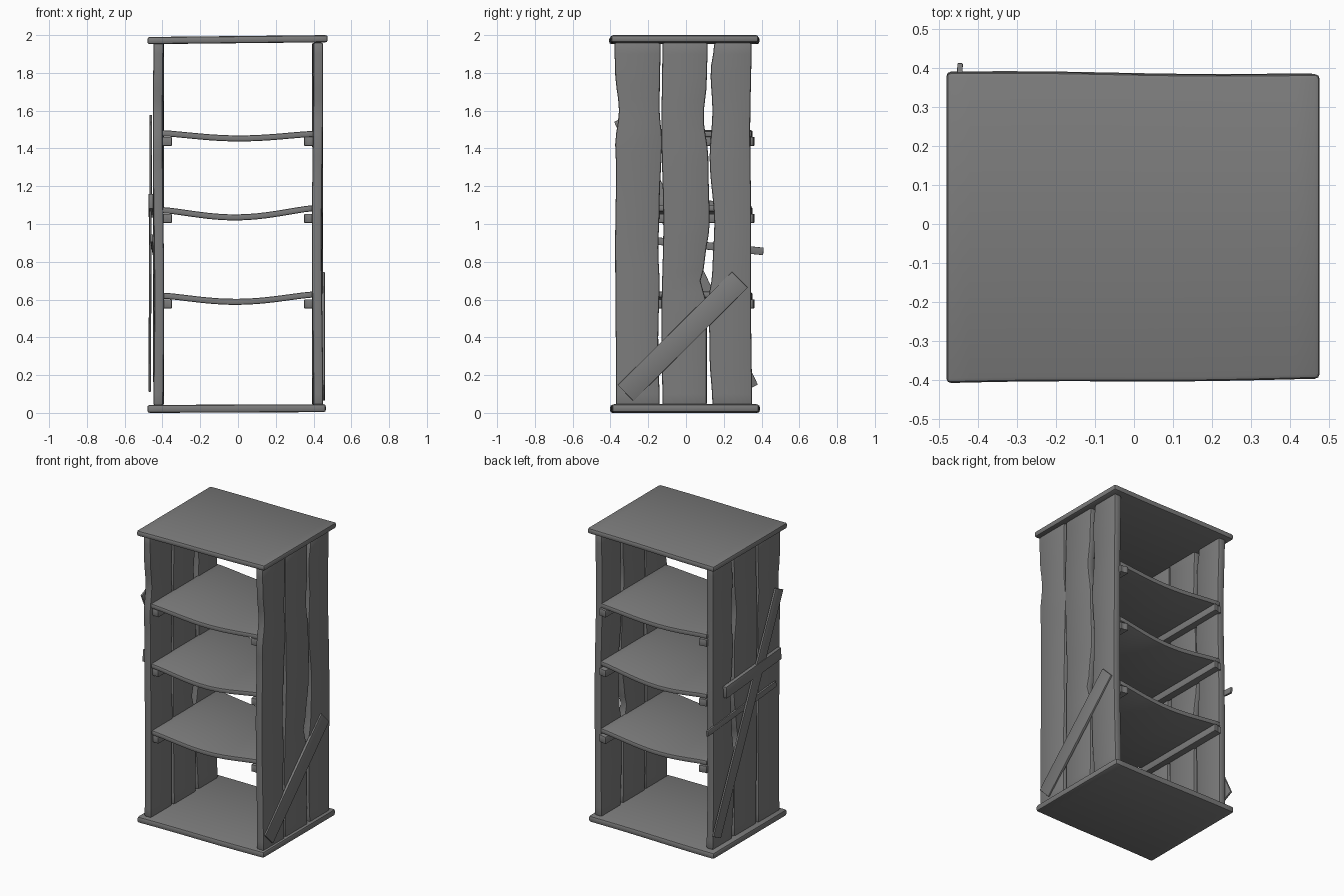
import bpy, bmesh, math
from mathutils import Vector

if "Cube" in bpy.data.objects:
    bpy.data.objects.remove(bpy.data.objects["Cube"], do_unlink=True)

wood = bpy.data.materials.new("grey_wood")
wood.use_nodes = True
GREY = (0.2, 0.2, 0.2, 1)
wood.diffuse_color = GREY
wood.node_tree.nodes["Principled BSDF"].inputs["Base Color"].default_value = GREY


def smooth(points, t):
    """Eased interpolation through (position, value) points."""
    for (a, va), (b, vb) in zip(points, points[1:]):
        if t <= b:
            f = max(0, (t - a) / (b - a))
            return va + (vb - va) * f * f * (3 - 2 * f)
    return points[-1][1]


def loft(name, rings, bevel):
    """Plank skinned over four-cornered rings, with worn edges."""
    bm = bmesh.new()
    loops = [[bm.verts.new(p) for p in ring] for ring in rings]
    for a, b in zip(loops, loops[1:]):
        for i in range(4):
            j = (i + 1) % 4
            bm.faces.new((a[i], a[j], b[j], b[i]))
    bm.faces.new(loops[0])
    bm.faces.new(loops[-1])
    bmesh.ops.recalc_face_normals(bm, faces=bm.faces)
    sharp = [e for e in bm.edges if e.calc_face_angle(0) > math.radians(50)]
    bmesh.ops.bevel(bm, geom=sharp, offset=bevel, segments=2, profile=0.5, affect='EDGES')
    mesh = bpy.data.meshes.new(name)
    bm.to_mesh(mesh)
    bm.free()
    mesh.materials.append(wood)
    ob = bpy.data.objects.new(name, mesh)
    bpy.context.collection.objects.link(ob)
    bpy.ops.object.select_all(action='DESELECT')
    ob.select_set(True)
    bpy.context.view_layer.objects.active = ob
    bpy.ops.object.shade_smooth_by_angle(angle=math.radians(40))
    return ob


def steps(a, b, n):
    return [a + (b - a) * i / n for i in range(n + 1)]


def side_board(name, side, front, back, phase):
    """Upright board with wavy front and back edges."""
    rings = []
    for z in steps(0.04, 1.96, 32):
        w = 0.004 * math.sin(3.5 * z + phase)
        x0, x1 = side * 0.395 + w, side * 0.447 + w
        y0, y1 = smooth(front, z), smooth(back, z)
        rings.append([(x0, y0, z), (x1, y0, z), (x1, y1, z), (x0, y1, z)])
    loft(name, rings, 0.01)


def slab(name, xs, ys, z0, z1, tilt, sag=0, worn=0.012):
    """Horizontal board along x, optionally tilted and sagging."""
    rings = []
    for x in steps(*xs, 16):
        u = (x - xs[0]) / (xs[1] - xs[0])
        dz = tilt * u - sag * math.sin(math.pi * u) ** 1.3
        dy = 0.004 * math.sin(7 * u)
        y0, y1 = ys[0] + 0.01 * u + dy * 0.5, ys[1] - 0.006 * u + dy * 0.5
        rings.append([(x, y0, z0 + dz), (x, y1, z0 + dz), (x, y1, z1 + dz), (x, y0, z1 + dz)])
    loft(name, rings, worn)


def brace(name, start, end, width, xs, lean=0):
    """Flat strip nailed across a side, from (y, z) to (y, z)."""
    a, b = Vector((0, *start)), Vector((0, *end))
    d = (b - a).normalized()
    n = Vector((0, -d.z, d.y)) * width / 2
    rings = []
    for p, dx in ((a, 0), (b, lean)):
        i, o = Vector((xs[0] + dx, 0, 0)), Vector((xs[1] + dx, 0, 0))
        rings.append([p + n + i, p - n + i, p - n + o, p + n + o])
    loft(name, rings, 0.003)


# Top and base
slab("top_board", (-0.48, 0.475), (-0.407, 0.388), 1.952, 1.99, 0.01)
slab("base_board", (-0.48, 0.465), (-0.402, 0.39), 0, 0.042, 0.004)

# Side boards, front to back
front_edge = [(0.04, -0.37), (0.9, -0.375), (1.3, -0.37), (1.42, -0.375), (1.6, -0.355), (1.8, -0.375), (1.96, -0.38)]
front_gap_a = [(0.04, -0.14), (0.4, -0.147), (0.7, -0.14), (0.85, -0.147), (1.1, -0.14), (1.45, -0.127), (1.6, -0.14), (1.96, -0.135)]
front_gap_b = [(0.04, -0.125), (0.5, -0.13), (1.0, -0.12), (1.5, -0.13), (1.96, -0.125)]
back_gap_a = [(0.04, 0.11), (0.6, 0.11), (0.68, 0.075), (0.8, 0.1), (1.0, 0.125), (1.35, 0.118), (1.57, 0.093), (1.75, 0.11), (1.96, 0.115)]
back_gap_b = [(0.04, 0.14), (0.3, 0.125), (0.6, 0.12), (0.75, 0.14), (1.0, 0.15), (1.35, 0.125), (1.6, 0.14), (1.8, 0.13), (1.96, 0.15)]
back_edge = [(0.04, 0.35), (0.5, 0.345), (1.0, 0.345), (1.5, 0.34), (1.96, 0.347)]
for label, s in (("left", 1), ("right", -1)):
    side_board(label + "_front_board", s, front_edge, front_gap_a, 0.5 + s)
    side_board(label + "_middle_board", s, front_gap_b, back_gap_a, 2 + s)
    side_board(label + "_back_board", s, back_gap_b, back_edge, 4 + s)

# Sagging shelves on cleats
for label, z, tilt, sag in (("lower", 0.605, 0.006, 0.036), ("middle", 1.058, 0.01, 0.044), ("upper", 1.465, -0.004, 0.026)):
    slab(label + "_shelf", (-0.403, 0.4), (-0.365, 0.352), z, z + 0.032, tilt, sag, 0.008)
    for side, s in (("left", 1), ("right", -1)):
        slab(label + "_" + side + "_cleat", (s * 0.35, s * 0.405), (-0.36, 0.362), z - 0.052, z - 0.004, 0, 0, 0.005)

# Braces
brace("left_diagonal_brace", (-0.32, 0.105), (0.285, 0.705), 0.118, (0.443, 0.46))
brace("right_long_brace", (0.34, 0.13), (-0.34, 1.56), 0.09, (-0.474, -0.461), 0.006)
brace("right_upper_brace", (0.24, 1.075), (-0.35, 1.12), 0.08, (-0.473, -0.448))
brace("right_lower_brace", (0.41, 0.855), (-0.31, 0.925), 0.04, (-0.452, -0.438), -0.012)
